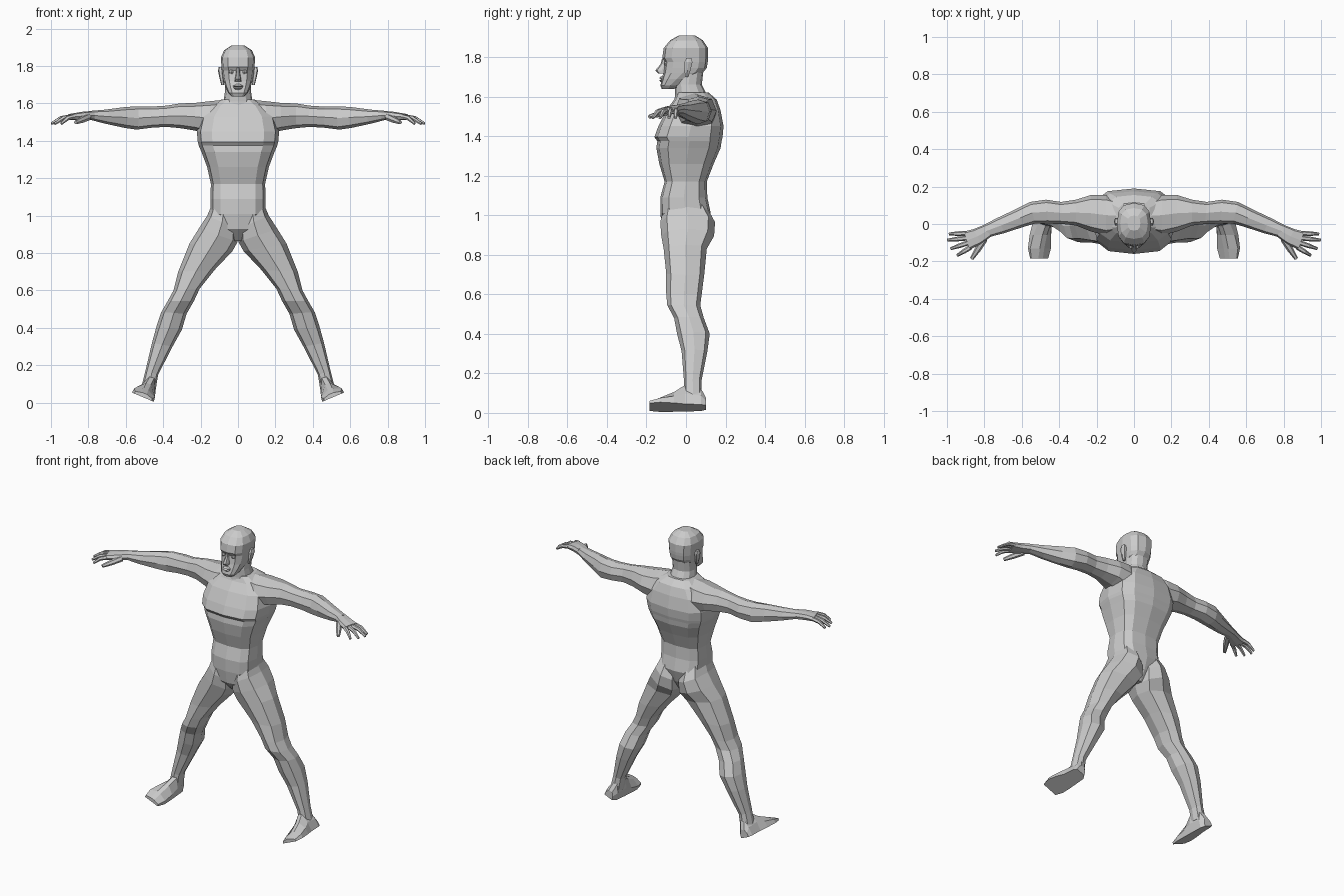
import bpy, bmesh, math
from mathutils import Vector

skin = bpy.data.materials.new("plain grey")
skin.diffuse_color = (0.6, 0.6, 0.6, 1)


def ring(c, u, v, n=8, p=0.8):
    """Superellipse cross-section around c with half axes u and v."""
    pts = []
    for i in range(n):
        a = 2 * math.pi * i / n
        ca, sa = math.cos(a), math.sin(a)
        pts.append(c + u * math.copysign(abs(ca) ** p, ca) + v * math.copysign(abs(sa) ** p, sa))
    return pts


def loft(name, rings, mirror=False):
    """Skin a list of rings with quads and cap both ends."""
    bm = bmesh.new()
    vs = [[bm.verts.new(q) for q in r] for r in rings]
    n = len(rings[0])
    for a, b in zip(vs, vs[1:]):
        for i in range(n):
            j = (i + 1) % n
            bm.faces.new((a[i], a[j], b[j], b[i]))
    bm.faces.new(vs[0])
    bm.faces.new(vs[-1])
    bmesh.ops.recalc_face_normals(bm, faces=bm.faces)
    me = bpy.data.meshes.new(name)
    bm.to_mesh(me)
    bm.free()
    me.materials.append(skin)
    ob = bpy.data.objects.new(name, me)
    bpy.context.collection.objects.link(ob)
    if mirror:
        m = ob.modifiers.new("Mirror", 'MIRROR')
        m.use_mirror_merge = False
    return ob


def level(z, w, yf, yb, cx=0, n=12, p=0.65):
    """Horizontal ring: half width, front y, back y."""
    return ring(Vector((cx, (yf + yb) / 2, z)), Vector((w, 0, 0)), Vector((0, (yb - yf) / 2, 0)), n, p)


def leg_ring(ox, oz, ix, iz, yf, yb, n=8, p=0.8):
    """Ring across a slanted leg from outer to inner edge."""
    a, b = Vector((ox, 0, oz)), Vector((ix, 0, iz))
    return ring((a + b) / 2 + Vector((0, (yf + yb) / 2, 0)), (a - b) / 2, Vector((0, (yb - yf) / 2, 0)), n, p)


def arm_ring(xb, yb, xf, yf, z0, z1, n=8, p=0.8):
    """Ring across an arm from back edge to front edge."""
    a, b = Vector((xb, yb, 0)), Vector((xf, yf, 0))
    return ring((a + b) / 2 + Vector((0, 0, (z0 + z1) / 2)), (a - b) / 2, Vector((0, 0, (z1 - z0) / 2)), n, p)


# torso with pectoral shelf
loft("torso", [level(*r) for r in [
    (0.865, .025, -.06, .06), (0.93, .09, -.12, .10), (1.01, .148, -.13, .125),
    (1.09, .148, -.13, .108), (1.17, .145, -.108, .105), (1.26, .165, -.135, .14),
    (1.34, .195, -.15, .175), (1.375, .21, -.145, .18), (1.395, .215, -.16, .185),
    (1.45, .22, -.14, .19), (1.53, .20, -.10, .175), (1.585, .15, -.06, .155),
    (1.62, .09, -.045, .115)]])

# neck
loft("neck", [level(*r, p=0.85) for r in [
    (1.57, .10, -.06, .13), (1.61, .078, -.055, .105), (1.66, .07, -.055, .08), (1.75, .07, -.04, .09)]])

# head
loft("head", [level(*r, p=0.75) for r in [
    (1.638, .035, -.122, -.06), (1.655, .052, -.13, -.03), (1.69, .068, -.122, .03),
    (1.72, .077, -.115, .085), (1.745, .082, -.112, .105), (1.775, .086, -.108, .11),
    (1.795, .088, -.12, .112), (1.845, .092, -.113, .112), (1.885, .074, -.08, .085),
    (1.91, .034, -.035, .045)]])

# face details
loft("nose", [level(*r, n=8, p=1) for r in [
    (1.79, .010, -.122, -.09), (1.765, .010, -.128, -.09), (1.732, .016, -.156, -.09), (1.718, .018, -.142, -.09)]])
loft("lips", [level(*r, n=8, p=.8) for r in [
    (1.703, .012, -.125, -.09), (1.694, .028, -.136, -.09), (1.688, .03, -.126, -.09),
    (1.682, .026, -.135, -.09), (1.672, .014, -.125, -.09)]])
loft("eye", [level(*r, cx=.036, n=8, p=1) for r in [
    (1.778, .008, -.108, -.08), (1.768, .016, -.112, -.08), (1.757, .008, -.108, -.08)]], True)
loft("ear", [level(*r, n=6, p=.8) for r in [
    (1.70, .008, -.005, .012, .082), (1.735, .011, -.01, .025, .088),
    (1.775, .013, -.01, .035, .094), (1.795, .009, 0, .028, .094)]], True)

# shoulders and arms
loft("arm", [arm_ring(*r) for r in [
    (.07, .13, .07, -.045, 1.44, 1.62), (.15, .155, .15, -.06, 1.43, 1.612),
    (.23, .155, .23, -.04, 1.455, 1.603), (.31, .13, .31, -.008, 1.468, 1.60),
    (.39, .118, .38, .0, 1.475, 1.588), (.47, .13, .46, .002, 1.47, 1.583),
    (.555, .118, .53, .002, 1.46, 1.585), (.63, .08, .59, -.015, 1.47, 1.58),
    (.73, .033, .69, -.048, 1.492, 1.567), (.81, -.008, .775, -.07, 1.513, 1.56)]], True)

# hand
loft("palm", [arm_ring(*r, p=.6) for r in [
    (.80, -.004, .765, -.068, 1.513, 1.56), (.86, -.028, .815, -.105, 1.512, 1.555),
    (.91, -.04, .88, -.138, 1.512, 1.545)]], True)


def digit(name, points, r):
    """Tapered finger along a short path."""
    d = (Vector(points[-1]) - Vector(points[0])).normalized()
    side = Vector((-d.y, d.x, 0)).normalized()
    loft(name, [ring(Vector(q), side * r * s, d.cross(side) * r * s, 6, 1)
                for q, s in zip(points, (1.1, 1, .6))], True)


for i, (x0, y0, x1, y1) in enumerate([(.895, -.05, .988, -.053), (.893, -.075, .998, -.086),
                                      (.885, -.10, .98, -.132), (.875, -.125, .945, -.168)]):
    digit(f"finger_{i + 1}", [(x0, y0, 1.53), ((x0 + x1) / 2, (y0 + y1) / 2, 1.522), (x1, y1, 1.492)], .0125)
digit("thumb", [(.80, -.08, 1.527), (.835, -.135, 1.512), (.868, -.186, 1.498)], .017)

# legs, including buttocks
loft("leg", [leg_ring(*r) for r in [
    (.135, 1.07, .015, 1.03, -.11, .10), (.165, 1.0, .004, .93, -.13, .147),
    (.21, .93, .002, .86, -.125, .142), (.26, .85, .03, .81, -.113, .105),
    (.32, .70, .125, .71, -.10, .093), (.345, .60, .205, .61, -.10, .08),
    (.375, .545, .235, .545, -.095, .072), (.41, .485, .275, .475, -.06, .09),
    (.435, .41, .30, .39, -.045, .12), (.46, .32, .35, .30, -.022, .108),
    (.495, .17, .427, .15, -.01, .078), (.515, .09, .44, .07, -.01, .08)]], True)


# feet, tilted with the legs, lofted from heel to toe
def foot_ring(y, xi, xo, h):
    ti = (xi - .45) * .42 + .005
    to = (xo - .45) * .42 + .005
    mid = (xi + xo) / 2
    return [Vector(q) for q in [(xi, y, ti), (xo, y, to), (xo - h * .25, y, to + h * .45),
                                (mid + .012 - h * .35, y, (ti + to) / 2 + h),
                                (mid - .012 - h * .35, y, (ti + to) / 2 + h - .01),
                                (xi - h * .12, y, ti + h * .5)]]


loft("foot", [foot_ring(*r) for r in [
    (.10, .475, .53, .05), (.075, .46, .54, .10), (-.005, .455, .545, .115),
    (-.06, .452, .558, .078), (-.13, .45, .567, .048), (-.185, .462, .555, .025)]], True)
